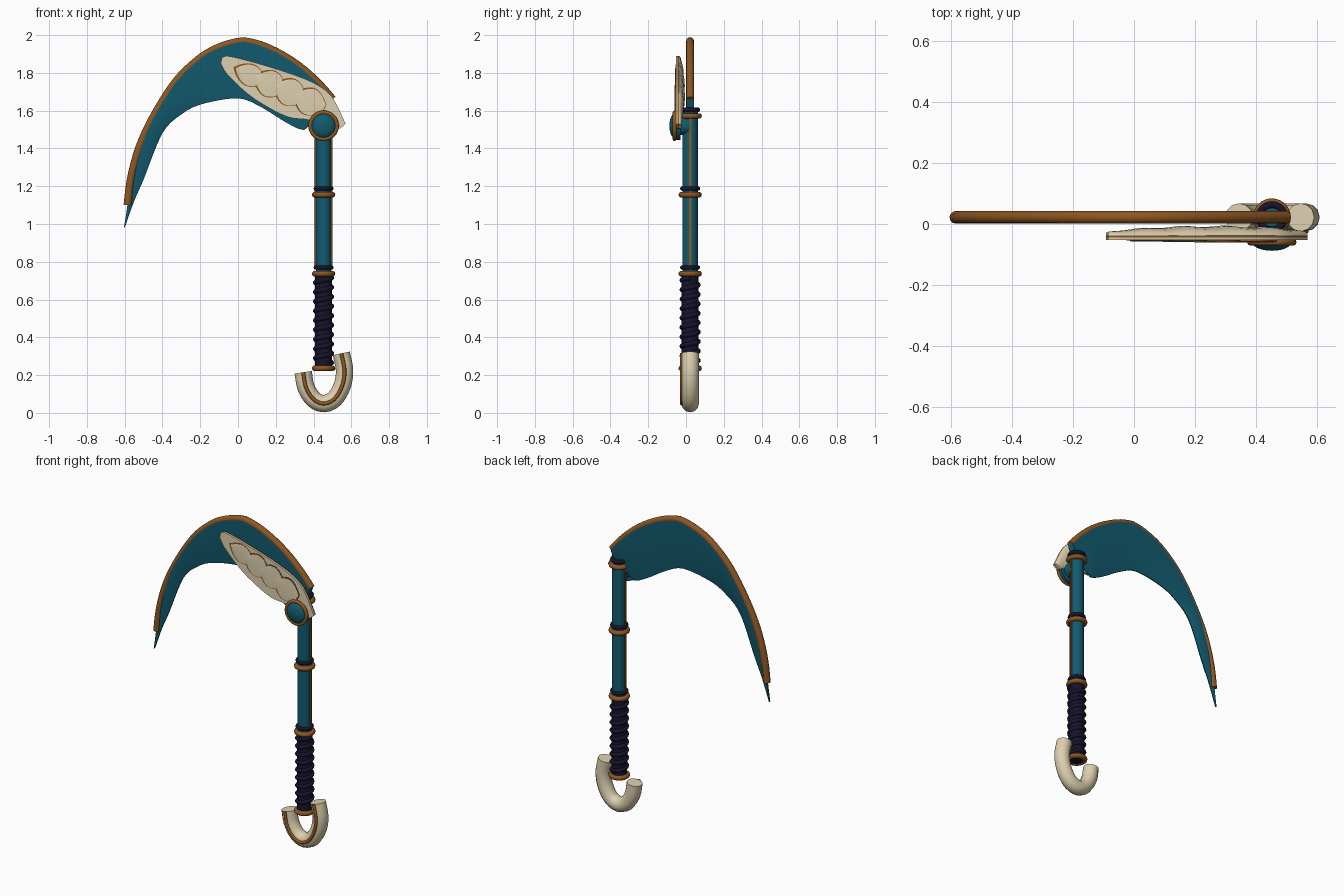
import bpy, bmesh, math
from mathutils import Vector, Matrix

if "Cube" in bpy.data.objects:
    bpy.data.objects.remove(bpy.data.objects["Cube"])

CX, CY = 0.453, 0.022          # shaft axis


def material(name, rgb):
    m = bpy.data.materials.new(name)
    m.diffuse_color = (*rgb, 1)
    m.use_nodes = True
    m.node_tree.nodes["Principled BSDF"].inputs["Base Color"].default_value = m.diffuse_color
    return m


TEAL = material("teal", (0.006, 0.105, 0.16))
BROWN = material("bronze_brown", (0.27, 0.095, 0.016))
BONE = material("bone", (0.72, 0.63, 0.43))
NAVY = material("dark_navy", (0.008, 0.007, 0.026))


def smooth(ob, angle=40):
    bpy.ops.object.select_all(action='DESELECT')
    ob.select_set(True)
    bpy.context.view_layer.objects.active = ob
    bpy.ops.object.shade_smooth_by_angle(angle=math.radians(angle))


def finish(name, bm, mat, angle=40):
    bmesh.ops.remove_doubles(bm, verts=bm.verts, dist=0.0003)
    bmesh.ops.recalc_face_normals(bm, faces=bm.faces)
    me = bpy.data.meshes.new(name)
    bm.to_mesh(me)
    bm.free()
    me.materials.append(mat)
    ob = bpy.data.objects.new(name, me)
    bpy.context.collection.objects.link(ob)
    smooth(ob, angle)
    return ob


def resample(pts, n):
    """Smooth curve through 2D points, evenly spaced along its length."""
    p = [Vector(q) for q in pts]
    p = [2 * p[0] - p[1]] + p + [2 * p[-1] - p[-2]]
    dense = []
    for i in range(1, len(p) - 2):
        a, b, c, d = p[i - 1:i + 3]
        for k in range(12):
            t = k / 12
            dense.append(0.5 * (2 * b + (c - a) * t + (2 * a - 5 * b + 4 * c - d) * t * t
                                + (3 * b - a - 3 * c + d) * t ** 3))
    dense.append(p[-2])
    s = [0]
    for a, b in zip(dense, dense[1:]):
        s.append(s[-1] + (b - a).length)
    out, j = [], 0
    for i in range(n):
        d = s[-1] * i / (n - 1)
        while j < len(s) - 2 and s[j + 1] < d:
            j += 1
        out.append(dense[j].lerp(dense[j + 1], (d - s[j]) / (s[j + 1] - s[j])))
    return out


def loft(name, a, b, section, mat, n=36, angle=40):
    """Skin between two outlines; section(u) gives closed loop of (across, y)."""
    bm = bmesh.new()
    rows = []
    for i, (p, q) in enumerate(zip(resample(a, n), resample(b, n))):
        row = []
        for t, y in section(i / (n - 1)):
            v = p.lerp(q, t)
            row.append(bm.verts.new((v.x, y, v.y)))
        rows.append(row)
    for r0, r1 in zip(rows, rows[1:]):
        for k in range(len(r0)):
            m = (k + 1) % len(r0)
            bm.faces.new((r0[k], r0[m], r1[m], r1[k]))
    bm.faces.new(rows[0])
    bm.faces.new(rows[-1])
    return finish(name, bm, mat, angle)


def tube(name, pts, r, mat):
    cu = bpy.data.curves.new(name, 'CURVE')
    cu.dimensions = '3D'
    cu.bevel_depth, cu.bevel_resolution, cu.use_fill_caps = r, 4, True
    sp = cu.splines.new('POLY')
    sp.points.add(len(pts) - 1)
    for p, q in zip(sp.points, pts):
        p.co = (*q, 1)
    ob = bpy.data.objects.new(name, cu)
    bpy.context.collection.objects.link(ob)
    bpy.ops.object.select_all(action='DESELECT')
    ob.select_set(True)
    bpy.context.view_layer.objects.active = ob
    bpy.ops.object.convert(target='MESH')
    ob = bpy.context.object
    ob.data.materials.clear()
    ob.data.materials.append(mat)
    smooth(ob, 50)
    return ob


def cylinder(name, r, z0, z1, mat, rot=None, loc=(CX, CY, 0)):
    bm = bmesh.new()
    bmesh.ops.create_cone(bm, cap_ends=True, segments=24, radius1=r, radius2=r, depth=z1 - z0,
                          matrix=Matrix.Translation((0, 0, (z0 + z1) / 2)))
    if rot:
        bm.transform(rot)
    bm.transform(Matrix.Translation(loc))
    return finish(name, bm, mat)


def ring(name, loc, major, minor, mat, rot=(0, 0, 0)):
    bpy.ops.mesh.primitive_torus_add(location=loc, rotation=rot, major_radius=major,
                                     minor_radius=minor, major_segments=32, minor_segments=10)
    ob = bpy.context.object
    ob.name = name
    ob.data.materials.append(mat)
    smooth(ob, 60)


# Curved blade, thickest near the middle and sharp on the inner edge
outer = [(-0.585, 1.10), (-0.565, 1.25), (-0.517, 1.42), (-0.435, 1.59), (-0.32, 1.765),
         (-0.195, 1.882), (-0.1, 1.935), (0, 1.965), (0.05, 1.965), (0.14, 1.94), (0.25, 1.885),
         (0.35, 1.815), (0.44, 1.73), (0.50, 1.66)]
inner = [(-0.598, 0.985), (-0.55, 1.12), (-0.50, 1.235), (-0.40, 1.48), (-0.30, 1.58),
         (-0.19, 1.635), (0, 1.665), (0.12, 1.62), (0.25, 1.54), (0.345, 1.497), (0.39, 1.53),
         (0.47, 1.57)]


def blade_section(u):
    h = 0.02 * min(1, 0.25 + 2.5 * u)
    return [(0, CY - h), (0.5, CY - h), (1, CY - 0.003), (1, CY + 0.003), (0.5, CY + h), (0, CY + h)]


loft("blade", [(-0.604, 0.98)] + outer, inner, blade_section, TEAL, 44)
tube("blade_rim", [(p.x, CY, p.y) for p in resample(outer, 40)], 0.021, BROWN)

# Feathered guard: front plate, thin trim, domed back
top = [(-0.09, 1.86), (-0.06, 1.89), (0.14, 1.84), (0.35, 1.77), (0.46, 1.71), (0.515, 1.645),
       (0.57, 1.53)]
low = [(-0.092, 1.85), (-0.055, 1.79), (0.05, 1.69), (0.155, 1.62), (0.27, 1.565), (0.38, 1.55),
       (0.54, 1.505)]


def slab(y0, y1):
    return lambda u: [(0, y0), (1, y0), (1, y1), (0, y1)]


def dome(u):
    d = 0.032 * math.sin(math.pi * (0.04 + 0.88 * u)) ** 0.6 * (0.92 + 0.08 * math.cos(u * 32))
    return [(0.5 - 0.5 * math.cos(math.pi * k / 8), -0.037 + d * math.sin(math.pi * k / 8))
            for k in range(9)]


loft("guard_front", top, low, slab(-0.053, -0.044), BONE)
loft("guard_trim", top, low, slab(-0.044, -0.037), BROWN)
loft("guard_back", top, low, dome, BONE)


# Overlapping feathers with dark edges on the guard front
def feather(name, cx, cz, length, half, y0, y1, mat):
    tip = Vector((-0.9, 0.43))
    side = Vector((0.43, 0.9))
    c = Vector((cx, cz))
    prof = [(-0.5, 0.35), (-0.2, 0.9), (0.05, 1), (0.3, 0.65), (0.5, 0.04)]
    a = [c + tip * length * s + side * half * w for s, w in prof]
    b = [c + tip * length * s - side * half * w for s, w in prof]
    loft(name, a, b, lambda u: [(0, y0), (0.5, y1), (1, y0), (1, -0.05), (0, -0.05)], mat, 12)


for i, (x, z, w) in enumerate([(0.06, 1.79, 0.055), (0.165, 1.745, 0.068), (0.27, 1.70, 0.07),
                               (0.375, 1.65, 0.07)]):
    s = i * 0.0012
    feather(f"feather_edge_{i}", x, z, 0.185, w + 0.005, -0.0535 - s, -0.0545 - s, BROWN)
    feather(f"feather_{i}", x + 0.004, z - 0.002, 0.168, w, -0.0545 - s, -0.058 - s, BONE)

# Round pivot knob
to_y = Matrix.Rotation(math.pi / 2, 4, 'X')
cylinder("knob_post", 0.05, -0.02, 0.06, TEAL, to_y, (CX, 0, 1.52))
cylinder("knob_base", 0.074, 0.03, 0.06, TEAL, to_y, (CX, 0, 1.52))
bm = bmesh.new()
bmesh.ops.create_uvsphere(bm, u_segments=24, v_segments=12, radius=1)
bm.transform(Matrix.Translation((CX, -0.058, 1.52)) @ Matrix.Diagonal((0.066, 0.03, 0.066, 1)))
finish("knob_dome", bm, TEAL)
ring("knob_ring", (CX, -0.06, 1.52), 0.07, 0.011, BROWN, (math.pi / 2, 0, 0))

# Shaft with side strips
cylinder("shaft", 0.041, 0.72, 1.61, TEAL)
for s in (-1, 1):
    bm = bmesh.new()
    bmesh.ops.create_cube(bm, size=1, matrix=Matrix.Translation((CX + s * 0.041, CY, 1.17))
                          @ Matrix.Diagonal((0.012, 0.012, 0.82, 1)))
    finish(f"shaft_strip_{'left' if s < 0 else 'right'}", bm, BROWN)

# Collars along the shaft
for i, z in enumerate((0.737, 1.155, 1.572)):
    ring(f"brown_collar_{i}", (CX, CY, z), 0.047, 0.015, BROWN)
    ring(f"navy_collar_{i}", (CX, CY, z + 0.033), 0.041, 0.012, NAVY)
ring("grip_end_collar", (CX, CY, 0.236), 0.047, 0.015, BROWN)

# Wrapped grip
cylinder("grip_core", 0.045, 0.226, 0.735, NAVY)
turns, steps = 9, 20
tube("grip_wrap", [(CX + 0.043 * math.cos(2 * math.pi * k / steps),
                    CY + 0.043 * math.sin(2 * math.pi * k / steps),
                    0.265 + 0.45 * k / (turns * steps)) for k in range(turns * steps + 1)],
     0.013, NAVY)

# Hooked pommel with inlaid stripe
hook = resample([(0.345, 0.215), (0.36, 0.135), (0.40, 0.072), (0.455, 0.049), (0.512, 0.075),
                 (0.552, 0.145), (0.564, 0.225), (0.547, 0.315)], 28)
tube("pommel_hook", [(p.x, CY, p.y) for p in hook], 0.046, BONE)
tube("pommel_stripe", [(p.x, CY - 0.044, p.y) for p in hook], 0.01, BROWN)
